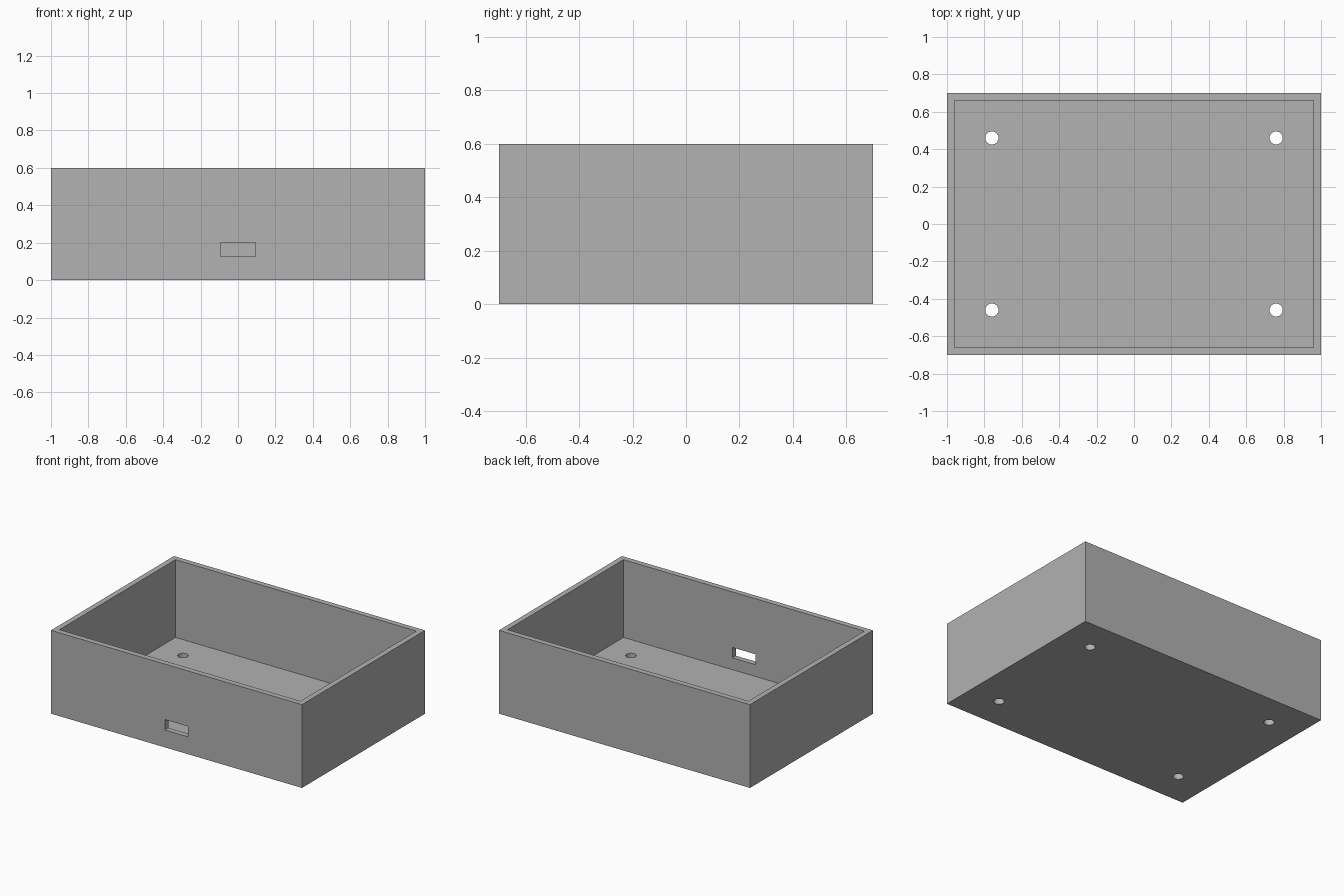
import bpy
import bmesh
from mathutils import Matrix, Vector

if "Cube" in bpy.data.objects:
    bpy.data.objects.remove(bpy.data.objects["Cube"])

WIDTH, DEPTH, HEIGHT = 2.0, 1.4, 0.6
WALL = 0.04
FLOOR = 0.04

grey = bpy.data.materials.new("grey_plastic")
grey.diffuse_color = (0.445, 0.445, 0.445, 1)
grey.use_nodes = True
grey.node_tree.nodes["Principled BSDF"].inputs["Base Color"].default_value = grey.diffuse_color


def new_object(name, bm):
    mesh = bpy.data.meshes.new(name)
    bm.to_mesh(mesh)
    bm.free()
    obj = bpy.data.objects.new(name, mesh)
    bpy.context.collection.objects.link(obj)
    mesh.materials.append(grey)
    return obj


def box(name, low, high):
    low, high = Vector(low), Vector(high)
    bm = bmesh.new()
    bmesh.ops.create_cube(bm, size=1, matrix=Matrix.Translation((low + high) / 2)
                          @ Matrix.Diagonal((high - low).to_4d()))
    return new_object(name, bm)


def cylinder(name, x, y, radius, height):
    bm = bmesh.new()
    bmesh.ops.create_cone(bm, cap_ends=True, segments=32, radius1=radius,
                          radius2=radius, depth=height,
                          matrix=Matrix.Translation((x, y, FLOOR / 2)))
    return new_object(name, bm)


# Open tray: outer block minus the inner cavity
tray = box("enclosure_tray", (-WIDTH / 2, -DEPTH / 2, 0), (WIDTH / 2, DEPTH / 2, HEIGHT))
cutters = [box("cavity_cutter", (-WIDTH / 2 + WALL, -DEPTH / 2 + WALL, FLOOR),
               (WIDTH / 2 - WALL, DEPTH / 2 - WALL, HEIGHT + 0.2))]

# Cable port through the front wall
cutters.append(box("port_cutter", (-0.093, -DEPTH / 2 - 0.1, 0.125),
                   (0.093, -DEPTH / 2 + 0.14, 0.2)))

# Four mounting holes through the floor
for x in (-0.76, 0.76):
    for y in (-0.46, 0.46):
        cutters.append(cylinder("mounting_hole_cutter", x, y, 0.035, 0.2))

for cutter in cutters:
    cutter.hide_render = True
    cutter.hide_set(True)
    cut = tray.modifiers.new(cutter.name, 'BOOLEAN')
    cut.operation = 'DIFFERENCE'
    cut.solver = 'EXACT'
    cut.object = cutter

# Bake the cuts, drop the cutters, and smooth only the round holes
bpy.context.view_layer.objects.active = tray
tray.select_set(True)
for name in [m.name for m in tray.modifiers]:
    bpy.ops.object.modifier_apply(modifier=name)
for cutter in cutters:
    bpy.data.objects.remove(cutter)
bpy.ops.object.shade_smooth_by_angle()
